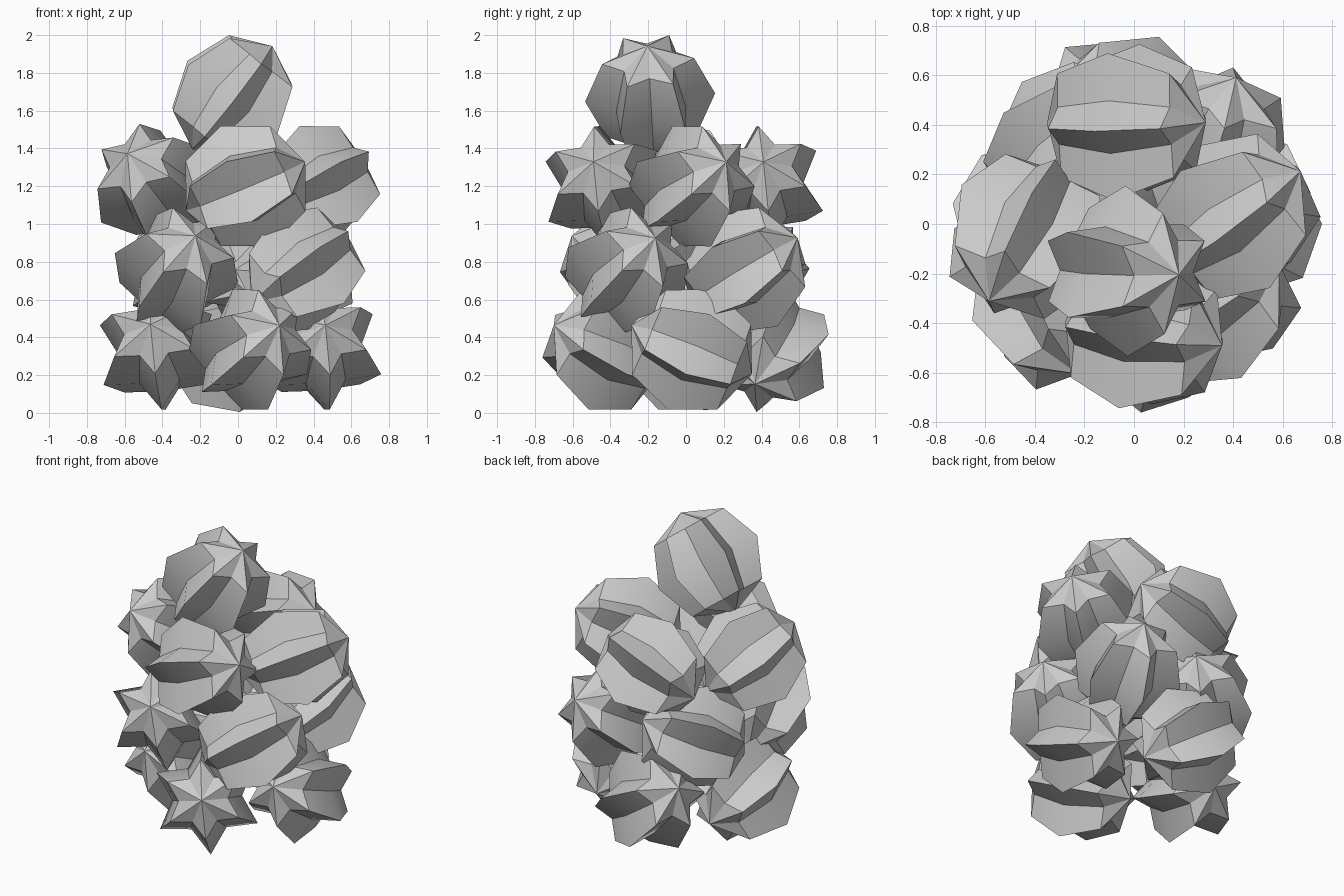
import bpy, bmesh, math
from mathutils import Vector, Matrix

if "Cube" in bpy.data.objects:
    bpy.data.objects.remove(bpy.data.objects["Cube"])

R = 0.345        # ridge radius
GROOVE = 0.62    # groove radius relative to ridge


def star_fruit(name, centre, heading, tilt, roll=6):
    """Six-ridged faceted fruit; heading is the compass angle of its raised tip."""
    h, t = math.radians(heading), math.radians(tilt)
    axis = Vector((math.cos(h) * math.cos(t), math.sin(h) * math.cos(t), math.sin(t)))
    up = (Vector((0, 0, 1)) - axis * axis.z).normalized()
    side = axis.cross(up)
    bm = bmesh.new()
    bmesh.ops.create_uvsphere(bm, u_segments=12, v_segments=4, radius=R)
    # pull every second meridian inwards to form the grooves
    for v in bm.verts:
        if math.hypot(v.co.x, v.co.y) > 1e-4:
            k = round(math.degrees(math.atan2(v.co.y, v.co.x)) / 30)
            if k % 2:
                v.co.x *= GROOVE
                v.co.y *= GROOVE
    frame = Matrix((up, side, axis)).transposed().to_4x4()
    mesh = bpy.data.meshes.new(name)
    bm.to_mesh(mesh)
    bm.free()
    ob = bpy.data.objects.new(name, mesh)
    ob.matrix_world = (Matrix.Translation(centre) @ frame
                       @ Matrix.Rotation(math.radians(roll), 4, 'Z'))
    bpy.context.collection.objects.link(ob)
    # soft along each flank, crisp at ridges and grooves
    bpy.ops.object.select_all(action='DESELECT')
    ob.select_set(True)
    bpy.context.view_layer.objects.active = ob
    bpy.ops.object.shade_smooth_by_angle(angle=math.radians(30))


# bottom layer
star_fruit("bottom_front_fruit", (0.065, -0.42, 0.335), -61, 22)
star_fruit("bottom_right_fruit", (0.44, 0.03, 0.335), -86, 22, 6)
star_fruit("bottom_back_fruit", (-0.05, 0.455, 0.335), 162, 32, 14)
star_fruit("bottom_left_fruit", (-0.425, -0.01, 0.335), -97, 23)

# second layer, turned 45 degrees, around a hidden centre fruit
star_fruit("middle_front_left_fruit", (-0.325, -0.33, 0.755), -70, 32, 12)
star_fruit("middle_front_right_fruit", (0.33, -0.315, 0.755), 31, 30)
star_fruit("middle_back_right_fruit", (0.31, 0.31, 0.755), 70, 30)
star_fruit("middle_back_left_fruit", (-0.27, 0.31, 0.755), 45, 24)
star_fruit("middle_core_fruit", (0.0, 0.0, 0.78), 100, 25)

# third layer
star_fruit("upper_front_fruit", (0.04, -0.44, 1.2), -9, 22)
star_fruit("upper_right_fruit", (0.41, 0.03, 1.2), 35, 22)
star_fruit("upper_back_fruit", (-0.03, 0.41, 1.2), 0, 22)
star_fruit("upper_left_fruit", (-0.44, -0.05, 1.2), -119, 30, 10)

# single fruit on top
star_fruit("top_fruit", (-0.03, -0.19, 1.67), -4, 52, 36)
